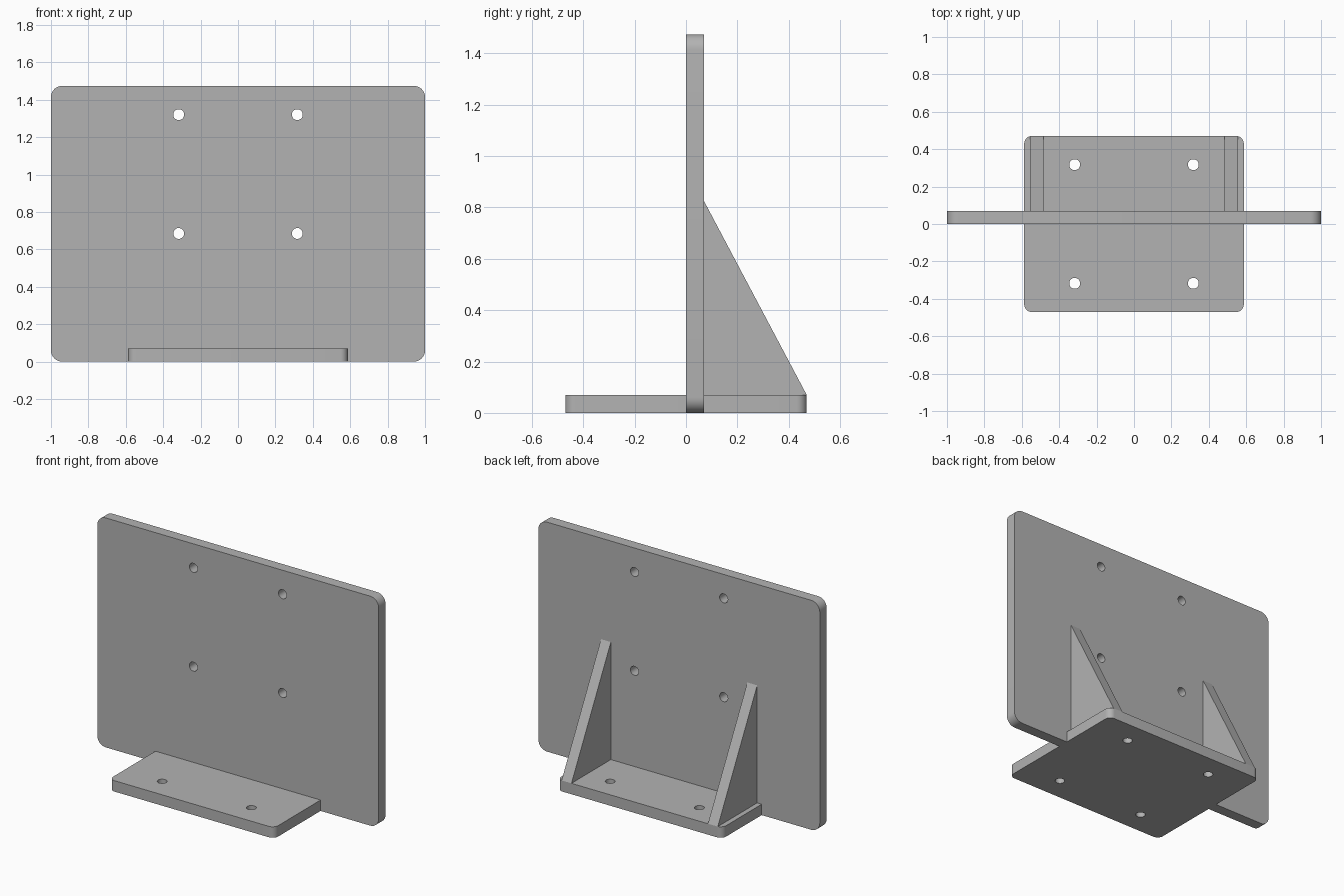
import bpy, math

cube = bpy.data.objects.get("Cube")
if cube:
    bpy.data.objects.remove(cube)

# One plain grey for the whole bracket
grey = bpy.data.materials.new("plain_grey")
grey.use_nodes = True
colour = (0.45, 0.45, 0.45, 1)
grey.diffuse_color = colour
grey.node_tree.nodes["Principled BSDF"].inputs["Base Color"].default_value = colour

THICK = 0.07      # thickness of every plate
HOLE_R = 0.029
HOLE_X = 0.317    # half the hole spacing
QUARTER = math.pi / 2


def arc(cx, cy, r, start, sweep, steps):
    return [(cx + r * math.cos(start + sweep * i / steps),
             cy + r * math.sin(start + sweep * i / steps)) for i in range(steps + 1)]


def rounded_rect(half_w, half_h, r):
    points = []
    for i, (sx, sy) in enumerate([(1, 1), (-1, 1), (-1, -1), (1, -1)]):
        points += arc(sx * (half_w - r), sy * (half_h - r), r, i * QUARTER, QUARTER, 8)
    return points


def holes(ys):
    return [arc(x, y, HOLE_R, 0, 4 * QUARTER, 32)[:-1]
            for x in (-HOLE_X, HOLE_X) for y in ys]


def plate(name, outlines, location, rotation=(0, 0, 0)):
    """Extrude a flat outline, with any inner outlines left as holes."""
    curve = bpy.data.curves.new(name + "_profile", "CURVE")
    curve.dimensions = "2D"
    curve.fill_mode = "BOTH"
    curve.extrude = THICK / 2
    for outline in outlines:
        spline = curve.splines.new("POLY")
        spline.points.add(len(outline) - 1)
        for point, (x, y) in zip(spline.points, outline):
            point.co = (x, y, 0, 1)
        spline.use_cyclic_u = True
    profile = bpy.data.objects.new(name + "_profile", curve)
    bpy.context.collection.objects.link(profile)
    bpy.context.view_layer.update()
    evaluated = profile.evaluated_get(bpy.context.evaluated_depsgraph_get())
    mesh = bpy.data.meshes.new_from_object(evaluated)
    bpy.data.objects.remove(profile)
    bpy.data.curves.remove(curve)

    mesh.name = name
    mesh.materials.clear()
    mesh.materials.append(grey)
    obj = bpy.data.objects.new(name, mesh)
    obj.location, obj.rotation_euler = location, rotation
    bpy.context.collection.objects.link(obj)

    # Weld the caps to the sides, then smooth only the round parts
    bpy.ops.object.select_all(action="DESELECT")
    obj.select_set(True)
    bpy.context.view_layer.objects.active = obj
    bpy.ops.object.mode_set(mode="EDIT")
    bpy.ops.mesh.select_all(action="SELECT")
    bpy.ops.mesh.remove_doubles(threshold=0.0001)
    bpy.ops.mesh.normals_make_consistent(inside=False)
    bpy.ops.object.mode_set(mode="OBJECT")
    bpy.ops.object.shade_smooth_by_angle(angle=math.radians(30))
    return obj


# Lying base plate
plate("base_plate", [rounded_rect(0.587, 0.47, 0.04)] + holes((-HOLE_X, HOLE_X)),
      (0, 0, THICK / 2))

# Standing plate, rising from the middle of the base
HALF_H = 0.737
plate("upright_plate",
      [rounded_rect(1.0, HALF_H, 0.06)] + holes((0.685 - HALF_H, 1.32 - HALF_H)),
      (0, THICK / 2, HALF_H), (QUARTER, 0, 0))

# Triangular braces behind the upright
triangle = [(THICK, THICK), (0.47, THICK), (THICK, 0.825)]
for side, sign in (("left", 1), ("right", -1)):
    plate(side + "_brace", [triangle], (sign * 0.52, 0, 0), (QUARTER, 0, QUARTER))
